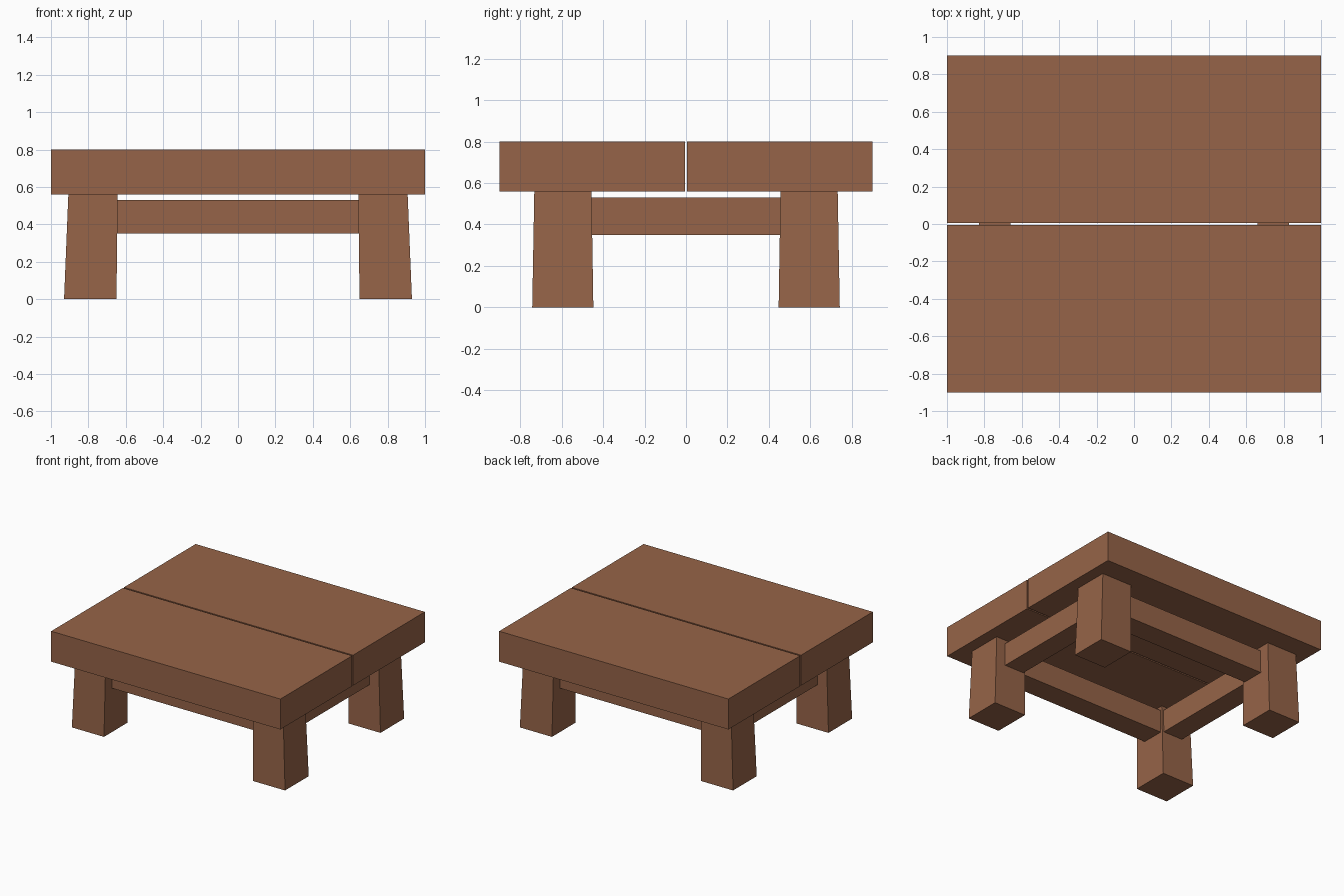
import bpy, bmesh

if "Cube" in bpy.data.objects:
    bpy.data.objects.remove(bpy.data.objects["Cube"])

wood = bpy.data.materials.new("brown wood")
wood.diffuse_color = (0.305, 0.127, 0.065, 1)
wood.use_nodes = True
wood.node_tree.nodes["Principled BSDF"].inputs["Base Color"].default_value = wood.diffuse_color


def block(name, bottom, top, z0, z1):
    """Box with separate bottom and top rectangles (x0, x1, y0, y1)."""
    bm = bmesh.new()
    rings = []
    for (x0, x1, y0, y1), z in ((bottom, z0), (top, z1)):
        rings.append([bm.verts.new((x, y, z)) for x, y in
                      ((x0, y0), (x1, y0), (x1, y1), (x0, y1))])
    low, high = rings
    bm.faces.new(low[::-1])
    bm.faces.new(high)
    for i in range(4):
        j = (i + 1) % 4
        bm.faces.new((low[i], low[j], high[j], high[i]))
    bmesh.ops.recalc_face_normals(bm, faces=bm.faces)
    mesh = bpy.data.meshes.new(name)
    bm.to_mesh(mesh)
    bm.free()
    mesh.materials.append(wood)
    obj = bpy.data.objects.new(name, mesh)
    bpy.context.collection.objects.link(obj)
    return obj


def span(s, a, b):
    """Interval a..b placed on side s of the centre."""
    return sorted((s * a, s * b))


for sy, end in ((-1, "front"), (1, "back")):
    # Two thick planks with a narrow gap between them
    r = (-1, 1, *span(sy, 0.006, 0.9))
    block(end + "_plank", r, r, 0.56, 0.80)

    # Long rails between the legs
    r = (-0.655, 0.655, *span(sy, 0.47, 0.65))
    block(end + "_rail", r, r, 0.35, 0.53)

    # Splayed, slightly tapered legs
    for sx, side in ((-1, "left"), (1, "right")):
        block(f"{end}_{side}_leg",
              (*span(sx, 0.65, 0.93), *span(sy, 0.447, 0.742)),
              (*span(sx, 0.643, 0.907), *span(sy, 0.456, 0.732)), 0, 0.56)

# Short rails on the left and right
for sx, side in ((-1, "left"), (1, "right")):
    r = (*span(sx, 0.66, 0.83), -0.465, 0.465)
    block(side + "_rail", r, r, 0.35, 0.53)
